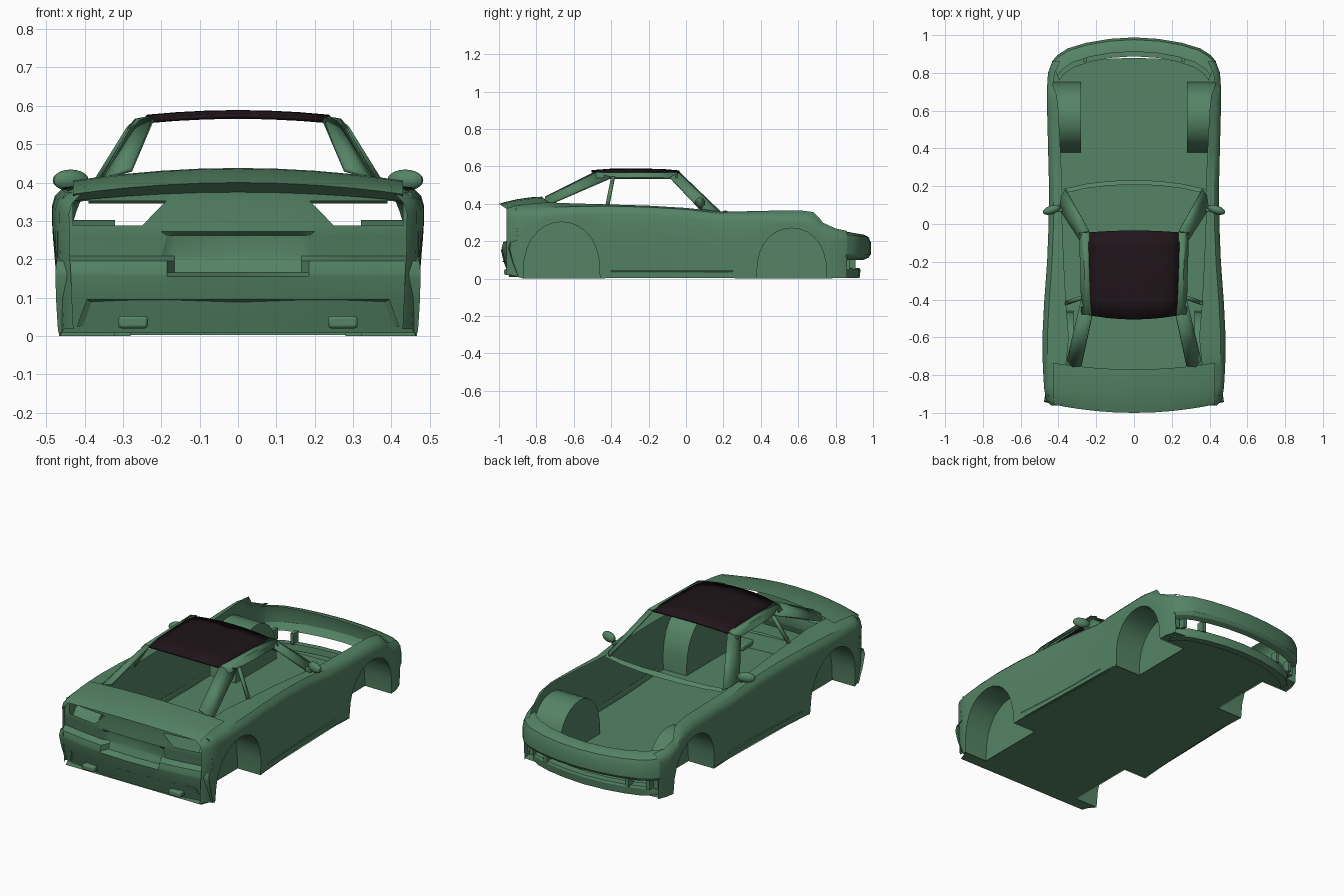
import bpy, bmesh, math

if "Cube" in bpy.data.objects:
    bpy.data.objects.remove(bpy.data.objects["Cube"])

def material(name, rgb):
    m = bpy.data.materials.new(name)
    m.diffuse_color = (*rgb, 1)
    m.use_nodes = True
    m.node_tree.nodes["Principled BSDF"].inputs["Base Color"].default_value = m.diffuse_color
    return m

GREEN = material("body_green", (0.09, 0.23, 0.13))
BLACK = material("roof_black", (0.014, 0.007, 0.01))

def make(name, verts, faces, mat=GREEN, mirror=True, thick=0):
    me = bpy.data.meshes.new(name)
    me.from_pydata(verts, [], faces)
    bm = bmesh.new()
    bm.from_mesh(me)
    bmesh.ops.remove_doubles(bm, verts=bm.verts, dist=0.0004)
    bmesh.ops.recalc_face_normals(bm, faces=bm.faces)
    bm.to_mesh(me)
    bm.free()
    ob = bpy.data.objects.new(name, me)
    bpy.context.collection.objects.link(ob)
    me.materials.append(mat)
    bpy.ops.object.select_all(action='DESELECT')
    bpy.context.view_layer.objects.active = ob
    ob.select_set(True)
    bpy.ops.object.shade_smooth_by_angle(angle=math.radians(30))
    if thick:
        s = ob.modifiers.new("thickness", 'SOLIDIFY')
        s.thickness, s.offset = thick, 0
    if mirror:
        ob.modifiers.new("mirror", 'MIRROR')
    return ob

def grid(name, rows, skip=(), **kw):
    n = len(rows[0])
    verts = [p for r in rows for p in r]
    faces = [(i*n+j, i*n+j+1, (i+1)*n+j+1, (i+1)*n+j)
             for i in range(len(rows)-1) for j in range(n-1) if (i, j) not in skip]
    return make(name, verts, faces, **kw)

def box(name, lo, hi, bevel=0.008, **kw):
    v = [(x, y, z) for x in (lo[0], hi[0]) for y in (lo[1], hi[1]) for z in (lo[2], hi[2])]
    f = [(0, 1, 3, 2), (4, 6, 7, 5), (0, 4, 5, 1), (2, 3, 7, 6), (0, 2, 6, 4), (1, 5, 7, 3)]
    ob = make(name, v, f, **kw)
    if bevel:
        b = ob.modifiers.new("bevel", 'BEVEL')
        b.width, b.segments = bevel, 2
    return ob

# Side body stations: y, half width, shoulder z, inner edge x, inner edge z
STATIONS = [
    (-.96, .44, .365, .40, .378), (-.93, .465, .37, .40, .388), (-.87, .476, .375, .39, .40),
    (-.75, .483, .38, .36, .408), (-.6, .485, .385, .345, .402), (-.42, .476, .388, .36, .397),
    (-.2, .46, .382, .372, .39), (0, .452, .37, .38, .378), (.2, .45, .347, .38, .357),
    (.4, .455, .35, .39, .362), (.6, .46, .35, .40, .366), (.69, .46, .335, .41, .355),
    (.73, .46, .29, .43, .30), (.8, .457, .262, .42, .268), (.86, .435, .25, .39, .255)]

def station(y):
    for a, b in zip(STATIONS, STATIONS[1:]):
        if y <= b[0]:
            t = (y - a[0]) / (b[0] - a[0])
            return [p + t*(q - p) for p, q in zip(a, b)]
    return list(STATIONS[-1])

def side_x(hw, z):
    return hw - .012*max(0, 1 - z/.25)

# Wheel arches: centre y, half length, height, inner wall x
ARCHES = {"rear": (-.665, .205, .303, .32), "front": (.565, .187, .27, .28)}

def arch_points(c, half, h):
    return [(c - half*math.cos(math.pi*i/14), h*max(0, math.sin(math.pi*i/14))**.75) for i in range(15)]

bottom = {}
for c, half, h, _ in ARCHES.values():
    bottom.update({round(y, 4): z for y, z in arch_points(c, half, h)})
for s in STATIONS:
    if not any(abs(s[0]-c) <= half for c, half, _, _ in ARCHES.values()):
        bottom[s[0]] = .018 if s[0] < -.87 else .003

# Body sides with wheel openings
rows = []
for y in sorted(bottom):
    _, hw, belt, ix, iz = station(y)
    zb, zt = bottom[y], belt - .045
    zs = [zb + t*(zt - zb) for t in (0, .33, .67, 1)]
    rows.append([(side_x(hw, z), y, z) for z in zs]
                + [(hw - .007, y, belt - .02), (hw - .026, y, belt), (ix, y, iz)])
grid("body_side", rows)

# Wheel wells
for name, (c, half, h, xi) in ARCHES.items():
    pts = arch_points(c, half, h)
    grid(name + "_wheel_arch", [[(xi, y, z), (side_x(station(y)[1], z), y, z)] for y, z in pts])
    make(name + "_wheel_well_wall", [(xi, y, z) for y, z in pts], [list(range(len(pts)))])

# Floor pan
floor = [(0, -.95), (.43, -.95), (.462, -.87), (.32, -.87), (.32, -.46), (.464, -.46), (.443, .378),
         (.28, .378), (.28, .752), (.448, .752), (.43, .85), (.25, .87), (0, .88)]
make("floor_pan", [(x, y, .008) for x, y in floor], [list(range(len(floor)))])

# Side sill trim
grid("sill_trim", [[(station(y)[1] - .012, y, .03), (station(y)[1] - .007, y, .038),
                    (station(y)[1] - .011, y, .044)] for y in (-.4, -.2, 0, .25)])

# Rear deck and spoiler lip
rows = []
for y0, zc, ze, bow in ((-.77, .438, .405, .035), (-.82, .436, .402, .03), (-.9, .425, .393, .03),
                        (-.97, .409, .38, .03), (-1.0, .40, .37, .045), (-.955, .375, .352, .035)):
    rows.append([(x, y0 + bow*(x/.43)**2, zc - (zc - ze)*(x/.43)**2) for x in (0, .1, .2, .3, .37, .43)])
grid("rear_deck", rows)

# Tail panel with lamp openings and plate recess: z, y, y at plate, columns
TAIL = [(.376, -.955, -.955, .187, .43, .45), (.352, -.952, -.952, .187, .43, .46),
        (.288, -.955, -.955, .25, .43, .468), (.272, -.955, -.955, .2, .43, .47),
        (.262, -.953, -.935, .185, .43, .47), (.208, -.945, -.93, .2, .43, .47),
        (.195, -.985, -.935, .185, .43, .473), (.165, -.993, -.945, .185, .45, .476),
        (.155, -.992, -.99, .185, .45, .476), (.09, -.975, -.975, .19, .41, .474),
        (.025, -.95, -.95, .2, .42, .47), (.008, -.945, -.945, .2, .42, .468)]
rows = []
for z, y, yp, a, b, c in TAIL:
    rows.append([(x, yy + .045*(x/.45)**2, z)
                 for x, yy in ((0, yp), (.165, yp), (a, y), (.5*(a+b), y), (b, y), (c, y))])
grid("tail_panel", rows, skip={(1, 2), (1, 3)})

# Lower tail frame
grid("diffuser_frame", [[(.0, -.987, .095), (.395, -.95, .095), (.42, -.918, .025)],
                        [(.0, -.974, .088), (.38, -.94, .088), (.405, -.915, .025)]])

# Exhaust tips
box("exhaust_tip", (.235, -.972, .02), (.312, -.85, .052))

# Nose band following the plan outline
PLAN = [(.435, .86), (.405, .895), (.35, .93), (.25, .96), (.13, .98), (0, .988)]
def ring(inset, z, rise=0):
    return [(x*(1 - inset*.9), y - inset, z + rise*(x/.435)**2) for x, y in PLAN]
grid("nose", [ring(.075, .24, .018), ring(.04, .236, .012), ring(.012, .222, .012), ring(0, .195),
              ring(0, .13), ring(.012, .112), ring(.04, .1)])

# Front lower lip and its struts
grid("front_lip", [ring(.1, .058), ring(.06, .056), ring(.055, .045), ring(.06, .003), ring(.1, .003)])
for x, y in ((.25, .89), (.36, .86)):
    box("lip_strut", (x, y - .03, .05), (x + .02, y + .015, .115), bevel=0)
box("bumper_corner", (.385, .81, .05), (.415, .845, .12), bevel=0)

# Cowl below the windscreen
grid("cowl", [[(x, y - .014, .366 - .03*x), (x, y, .36 - .03*x), (x, y + .01, .345)]
              for x, y in ((0, .222), (.13, .218), (.26, .202), (.39, .172))])

# Roof panel
rows = []
for y, hw, zc in ((-.505, .225, .574), (-.4, .23, .582), (-.25, .236, .583), (-.12, .24, .58), (-.035, .243, .572)):
    rows.append([(hw*t, y + (.02 if y < -.45 else -.01 if y > -.1 else 0)*t*t, zc - .012*t*t)
                 for t in (0, .33, .67, 1)])
grid("roof_panel", rows, mat=BLACK, thick=.012)

# Roof rails
grid("roof_rail", [[(.225 + d, y, .568), (.255 + d, y, .563), (.275 + d, y, .54), (.268 + d, y, .535)]
                   for y, d in ((-.48, 0), (-.25, .006), (-.045, .012))], thick=.008)

# Window pillars: each is a strip from roof to belt line
PILLARS = {
    "windscreen_pillar": [((.237, -.037, .565), (.268, -.045, .558), (.286, -.085, .54)),
                          ((.36, .182, .355), (.382, .15, .362), (.39, .075, .372))],
    "door_pillar": [((.279, -.38, .542), (.279, -.4, .542)), ((.362, -.41, .392), (.36, -.43, .392))],
    "rear_pillar": [((.222, -.488, .565), (.252, -.475, .56), (.276, -.40, .54)),
                    ((.278, -.75, .434), (.325, -.755, .42), (.352, -.72, .402))]}
for name, strip in PILLARS.items():
    grid(name, strip, thick=.012)

# Door mirrors
bm = bmesh.new()
bmesh.ops.create_uvsphere(bm, u_segments=16, v_segments=10, radius=1)
bm.verts.index_update()
verts = [(.436 + .047*v.co.x, .075 + .024*v.co.y - .012*v.co.x, .406 + .028*v.co.z) for v in bm.verts]
faces = [[v.index for v in f.verts] for f in bm.faces]
bm.free()
make("door_mirror", verts, faces)
box("mirror_arm", (.375, .065, .372), (.415, .085, .395), bevel=.004)
